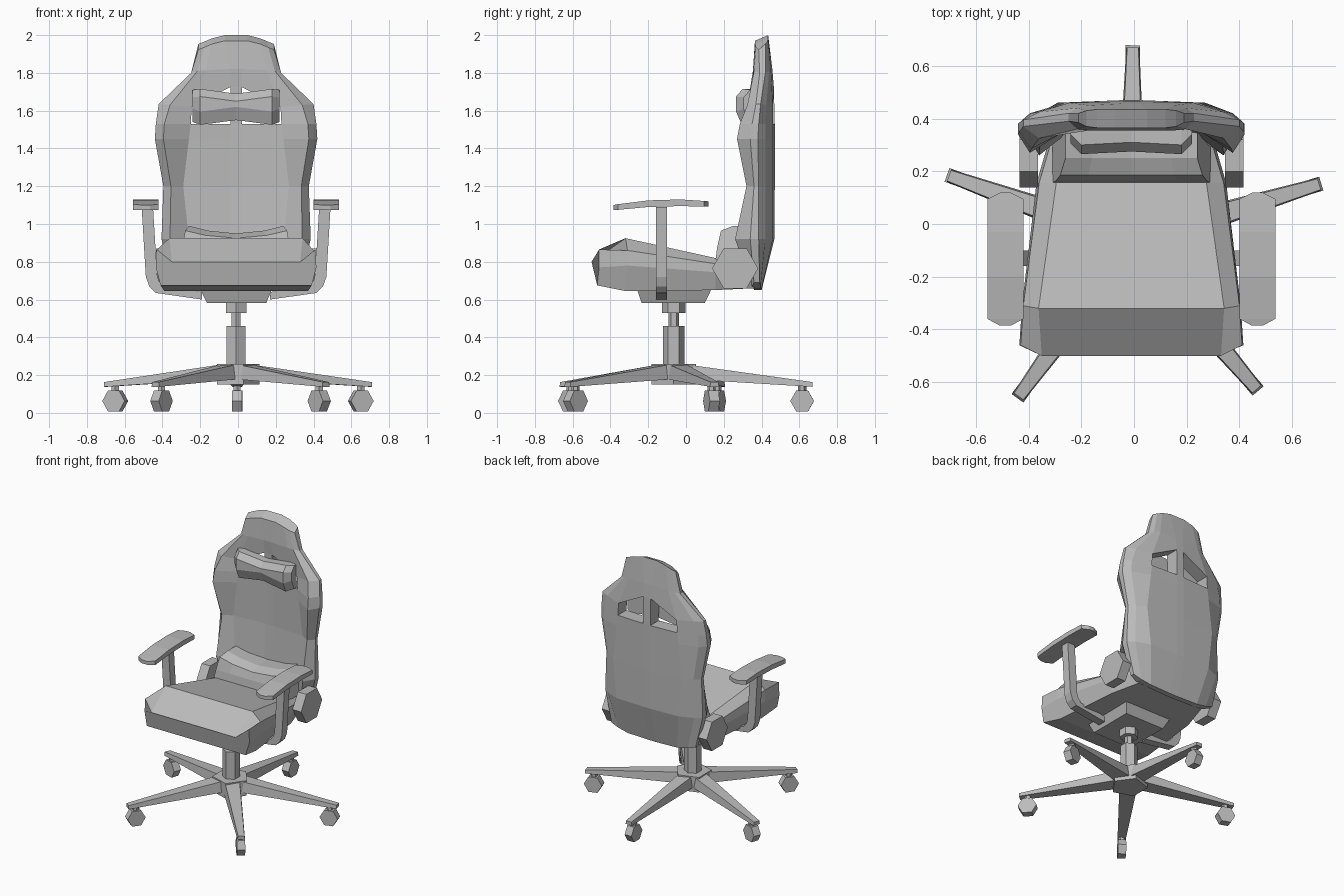
import bpy, bmesh, math
from mathutils import Matrix, Vector

if "Cube" in bpy.data.objects:
    bpy.data.objects.remove(bpy.data.objects["Cube"])

grey = bpy.data.materials.new("plain grey")
grey.use_nodes = True
COL = (0.5, 0.5, 0.5, 1)
grey.diffuse_color = COL
grey.node_tree.nodes["Principled BSDF"].inputs["Base Color"].default_value = COL

CX, CY = -0.01, -0.065          # chair centre line and column position


def finish(bm, name):
    bmesh.ops.recalc_face_normals(bm, faces=bm.faces)
    me = bpy.data.meshes.new(name)
    bm.to_mesh(me)
    bm.free()
    me.materials.append(grey)
    ob = bpy.data.objects.new(name, me)
    bpy.context.collection.objects.link(ob)
    return ob


def loft(name, rings):
    """Skin a row of equal-sized point rings and cap both ends."""
    bm = bmesh.new()
    vs = [[bm.verts.new(p) for p in ring] for ring in rings]
    n = len(vs[0])
    for a, b in zip(vs, vs[1:]):
        for i in range(n):
            j = (i + 1) % n
            bm.faces.new((a[i], a[j], b[j], b[i]))
    bm.faces.new(vs[0])
    bm.faces.new(vs[-1])
    return finish(bm, name)


def prism(name, centre, radius, depth, sides, axis="Z", turn=0.0, heading=0.0):
    """Regular prism; axis X lies flat, then heading turns it about z."""
    bm = bmesh.new()
    m = Matrix.Translation(centre) @ Matrix.Rotation(heading, 4, "Z")
    if axis == "X":
        m = m @ Matrix.Rotation(math.pi / 2, 4, "Y")
    m = m @ Matrix.Rotation(turn, 4, "Z")
    bmesh.ops.create_cone(bm, cap_ends=True, segments=sides, radius1=radius,
                          radius2=radius, depth=depth, matrix=m)
    return finish(bm, name)


def mirrored_ring(half):
    """Closed ring from right-half points, listed top to bottom."""
    return ([(CX + x, y, z) for x, y, z in half]
            + [(CX - x, y, z) for x, y, z in reversed(half)])


# --- star base with castors
prism("base_hub", (CX, CY, 0.205), 0.125, 0.11, 5, turn=math.radians(54))
castors = [(-0.65, 0.165), (-0.405, -0.61), (0.43, -0.585), (0.65, 0.135), (-0.005, 0.615)]
for i, (x, y) in enumerate(castors, 1):
    d = Vector((x - CX, y - CY, 0))
    reach = d.length
    d.normalize()
    side = Vector((-d.y, d.x, 0))
    rings = []
    for r, w, lo, hi in [(0.04, 0.06, 0.18, 0.26), (reach + 0.055, 0.025, 0.138, 0.163)]:
        c = Vector((CX, CY, 0)) + d * r
        rings.append([c + side * s * w * k + Vector((0, 0, z))
                      for s, z, k in [(-1, lo, 1), (1, lo, 1), (1, hi, 0.85), (-1, hi, 0.85)]])
    loft(f"base_leg_{i}", rings)
    prism(f"castor_stem_{i}", (x, y, 0.13), 0.022, 0.05, 6)
    prism(f"castor_wheel_{i}", (x, y, 0.063), 0.063, 0.055, 6, "X",
          heading=math.atan2(side.y, side.x))

# --- gas column and seat plate
prism("column_sleeve", (CX, CY, 0.36), 0.058, 0.2, 6)
prism("column_rod", (CX, CY, 0.5), 0.028, 0.12, 6)
prism("column_collar", (CX, CY, 0.557), 0.062, 0.056, 6)
loft("seat_plate", [[(x0, y0, z), (x1, y0, z), (x1, y1, z), (x0, y1, z)]
                    for x0, x1, y0, y1, z in [(-0.165, 0.15, -0.235, 0.10, 0.583),
                                              (-0.20, 0.18, -0.26, 0.135, 0.655)]])

# --- seat cushion: top edge, shoulder, bottom edge at each station
loft("seat", [mirrored_ring(h) for h in [
    [(0.34, -0.50, 0.80), (0.42, -0.46, 0.865), (0.425, -0.46, 0.77), (0.40, -0.47, 0.675)],
    [(0.352, -0.32, 0.925), (0.41, -0.31, 0.86), (0.415, -0.31, 0.78), (0.38, -0.32, 0.645)],
    [(0.285, 0.155, 0.82), (0.35, 0.155, 0.79), (0.36, 0.155, 0.745), (0.33, 0.155, 0.65)],
    [(0.26, 0.36, 0.80), (0.29, 0.36, 0.77), (0.30, 0.36, 0.72), (0.27, 0.36, 0.66)]]])

# --- lumbar cushion, dipping at the middle of its top
rings = []
for s, dip in [(-1, 0), (-0.6, 0.025), (0, 0.04), (0.6, 0.025), (1, 0)]:
    rings.append([(CX + s * w, y, z) for w, y, z in [
        (0.30, 0.155, 0.80), (0.285, 0.165, 0.875), (0.27, 0.185, 0.965 - dip),
        (0.25, 0.25, 0.99 - dip), (0.25, 0.38, 0.99 - dip), (0.30, 0.38, 0.80)]])
loft("lumbar_cushion", rings)

# --- backrest: a thick grid of half-row columns (bar, inner, bolster, edge)
# each row: x, z, front y, back y for the four columns
rows = [
    [(.03, .20, .28, .34), (.65, .655, .67, .69), (.36, .36, .35, .36), (.40, .40, .395, .39)],
    [(.03, .25, .35, .395), (.92,) * 4, (.36, .34, .26, .34), (.468, .46, .42, .385)],
    [(.03, .28, .345, .385), (1.2,) * 4, (.375, .36, .32, .36), (.47, .46, .42, .385)],
    [(.03, .25, .385, .43), (1.45,) * 4, (.375, .36, .27, .34), (.47, .46, .42, .38)],
    [(.03, .24, .38, .425), (1.53,) * 4, (.375, .36, .285, .35), (.47, .46, .42, .385)],
    [(.03, .235, .35, .41), (1.725, 1.62, 1.63, 1.635), (.365, .36, .325, .37), (.465, .46, .425, .395)],
    [(.03, .16, .205, .238), (1.82, 1.815, 1.81, 1.80), (.355, .355, .36, .39), (.457, .45, .44, .42)],
    [(.06, .13, .17, .20), (2.0, 1.982, 1.965, 1.953), (.365, .365, .37, .385), (.435, .435, .43, .42)],
]
bm = bmesh.new()
grid = {}
for r, (xs, zs, fy, by) in enumerate(rows):
    for c in range(8):
        k, s = (3 - c, -1) if c < 4 else (c - 4, 1)
        drop = 0.03 if r == len(rows) - 1 else 0
        grid[r, c] = (bm.verts.new((CX + s * xs[k], fy[k], zs[k] - drop)),
                      bm.verts.new((CX + s * xs[k], by[k], zs[k])))
holes = {(4, 2), (4, 4)}         # two openings beside the centre bar
cells = {(r, c) for r in range(7) for c in range(7)} - holes
for r, c in cells:
    loop = [(r, c), (r, c + 1), (r + 1, c + 1), (r + 1, c)]
    for layer in (0, 1):
        bm.faces.new([grid[p][layer] for p in loop])
    around = [(r - 1, c), (r, c + 1), (r + 1, c), (r, c - 1)]
    for i, near in enumerate(around):
        if near not in cells:    # close the rim
            a, b = grid[loop[i]], grid[loop[(i + 1) % 4]]
            bm.faces.new((a[0], b[0], b[1], a[1]))
finish(bm, "backrest")

# --- neck pillow
rings = []
for x, zt, zb, fy in [(-.23, 1.71, 1.54, .305), (-.19, 1.715, 1.525, .265), (0, 1.69, 1.55, .275),
                      (.19, 1.715, 1.525, .265), (.23, 1.71, 1.54, .305)]:
    rings.append([(CX + x, y, z) for y, z in [
        (.365, zt), (fy + .035, zt), (fy, zt - .04), (fy, zb + .07), (fy + .03, zb), (.365, zb)]])
loft("neck_pillow", rings)

# --- both sides: hinge cover, arm bracket and arm pad
for s, side in [(1, "left"), (-1, "right")]:
    prism(f"{side}_hinge_cover", (CX + s * 0.39, 0.26, 0.765), 0.122, 0.07, 6, "X")
    outer = [(.50, 1.09), (.478, .72), (.46, .67), (.425, .635), (.18, .60)]
    inner = [(.44, 1.09), (.418, .73), (.41, .70), (.385, .668), (.18, .64)]
    loft(f"{side}_arm_bracket", [
        [(CX + s * xo, -.16, zo), (CX + s * xo, -.10, zo),
         (CX + s * xi, -.10, zi), (CX + s * xi, -.16, zi)]
        for (xo, zo), (xi, zi) in zip(outer, inner)])
    px = CX + s * 0.478
    loft(f"{side}_arm_pad", [
        [(px - w, y, lo), (px + w, y, lo), (px + w, y, hi), (px - w, y, hi)]
        for y, w, lo, hi in [(-.385, .022, 1.075, 1.10), (-.36, .068, 1.075, 1.105),
                             (-.20, .068, 1.09, 1.125), (-.03, .068, 1.095, 1.13),
                             (.095, .068, 1.092, 1.122), (.12, .018, 1.092, 1.12)]])
